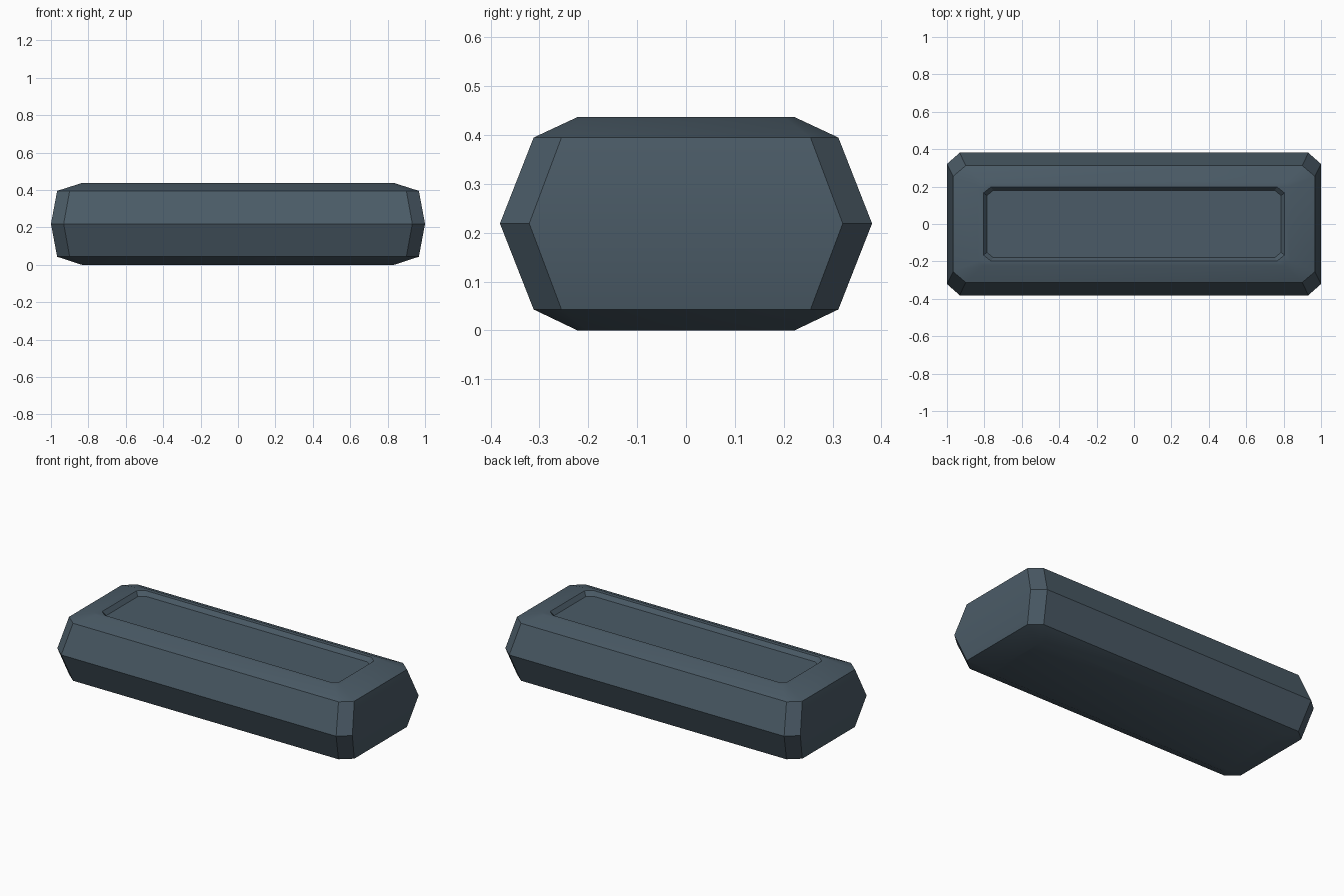
import bpy, bmesh, math

if "Cube" in bpy.data.objects:
    bpy.data.objects.remove(bpy.data.objects["Cube"])

slate = bpy.data.materials.new("slate blue grey")
slate.diffuse_color = (0.07, 0.105, 0.135, 1)
slate.use_nodes = True
slate.node_tree.nodes["Principled BSDF"].inputs["Base Color"].default_value = slate.diffuse_color


def ring(bm, hx, hy, cx, cy, z):
    """Rectangle with cut corners, as one loop of eight vertices."""
    quarter = [(hx, hy - cy), (hx - cx, hy)]
    pts = (quarter
           + [(-x, y) for x, y in reversed(quarter)]
           + [(-x, -y) for x, y in quarter]
           + [(x, -y) for x, y in reversed(quarter)])
    return [bm.verts.new((x, y, z)) for x, y in pts]


# Levels from bottom to top, then down into the shallow top recess:
# half length, half width, corner cut in x and y, height
levels = [
    (0.835, 0.222, 0.03, 0.022, 0.0),
    (0.967, 0.312, 0.067, 0.057, 0.043),
    (1.0, 0.381, 0.068, 0.06, 0.219),
    (0.967, 0.312, 0.067, 0.057, 0.395),
    (0.835, 0.222, 0.03, 0.022, 0.437),
    (0.805, 0.198, 0.04, 0.032, 0.437),
    (0.786, 0.18, 0.034, 0.028, 0.412),
]

# Faceted body with recessed top panel
bm = bmesh.new()
rings = [ring(bm, *level) for level in levels]
for low, high in zip(rings, rings[1:]):
    for i in range(8):
        j = (i + 1) % 8
        bm.faces.new((low[i], low[j], high[j], high[i]))
bm.faces.new(list(reversed(rings[0])))
bm.faces.new(rings[-1])
bmesh.ops.recalc_face_normals(bm, faces=bm.faces)

mesh = bpy.data.meshes.new("bar_body")
bm.to_mesh(mesh)
bm.free()
mesh.materials.append(slate)
body = bpy.data.objects.new("bar_body", mesh)
bpy.context.collection.objects.link(body)

# Soft shading over shallow bevels, crisp edges elsewhere
bpy.context.view_layer.objects.active = body
body.select_set(True)
bpy.ops.object.shade_smooth_by_angle(angle=math.radians(30))
